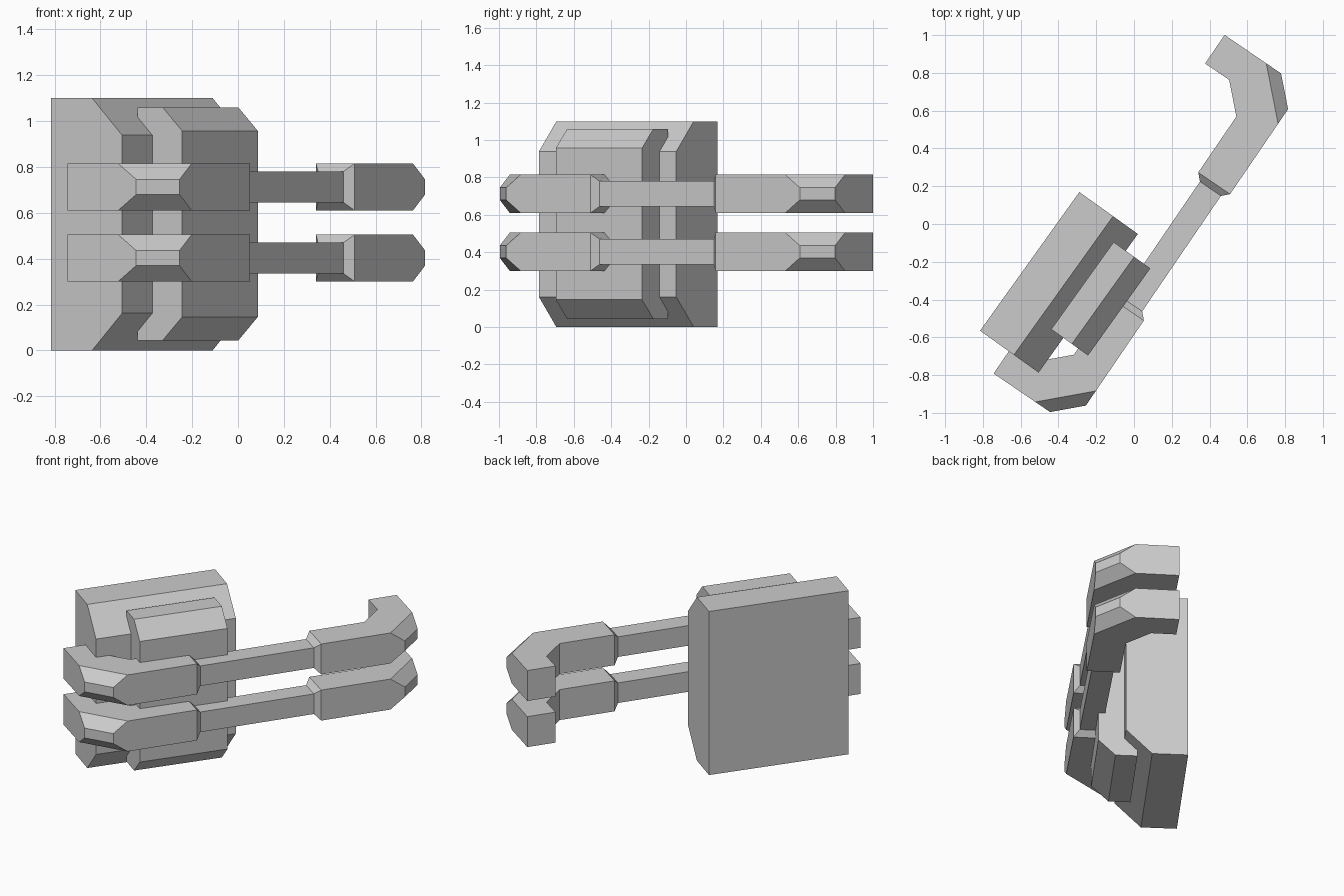
import bpy, bmesh
from math import radians
from mathutils import Vector

if "Cube" in bpy.data.objects:
    bpy.data.objects.remove(bpy.data.objects["Cube"])


def make_object(name, bm, loc, angle):
    bmesh.ops.recalc_face_normals(bm, faces=bm.faces)
    me = bpy.data.meshes.new(name)
    bm.to_mesh(me)
    bm.free()
    ob = bpy.data.objects.new(name, me)
    ob.location = loc
    ob.rotation_euler.z = radians(angle)
    bpy.context.collection.objects.link(ob)
    return ob


def loft(bm, rings):
    """Join vertex rings into a closed solid."""
    rings = [[bm.verts.new(p) for p in r] for r in rings]
    n = len(rings[0])
    for a, b in zip(rings, rings[1:]):
        for i in range(n):
            j = (i + 1) % n
            bm.faces.new((a[i], a[j], b[j], b[i]))
    bm.faces.new(rings[0])
    bm.faces.new(rings[-1])


def chamfered_block(name, u0, u1, back, shoulder, front, z0, z1, chamfer):
    profile = [(back, z0), (shoulder, z0), (front, z0 + chamfer),
               (front, z1 - chamfer), (shoulder, z1), (back, z1)]
    bm = bmesh.new()
    loft(bm, [[(u, -n, z) for n, z in profile] for u in (u0, u1)])
    return make_object(name, bm, (-0.815, -0.565, 0), 54.4)


def hooked_bar(name, z):
    # hook outline; the outer corner is chamfered at top and bottom
    def outline(h, c1, c2):
        pts = [(1.085, -.168), (1.085, c1), (c2, .331), (.405, .331),
               (.405, .127), (.763, .127), (.902, -.014), (.902, -.168)]
        return [(u, -n, h) for u, n in pts]
    bm = bmesh.new()
    loft(bm, [outline(-.1025, .099, .856), outline(-.033, .194, .95),
              outline(.033, .194, .95), outline(.1025, .099, .856)])
    bmesh.ops.recalc_face_normals(bm, faces=bm.faces)
    bmesh.ops.dissolve_limit(bm, angle_limit=radians(0.5),
                             verts=bm.verts, edges=bm.edges)
    # tapered collar, then thin bar up to the mirror plane
    end = next(f for f in bm.faces if all(abs(v.co.x - .405) < 1e-4 for v in f.verts))
    for u, s in ((.37, .66), (0, 1)):
        ext = bmesh.ops.extrude_discrete_faces(bm, faces=[end])
        end = ext["faces"][0]
        c = end.calc_center_median()
        for v in end.verts:
            v.co = Vector((u, c.y + (v.co.y - c.y) * s, c.z + (v.co.z - c.z) * s))
    bmesh.ops.delete(bm, geom=[end], context='FACES_ONLY')
    ob = make_object(name, bm, (.007, .01, z), 55.7)
    ob.modifiers.new("Mirror", 'MIRROR').use_axis = (True, False, False)
    return ob


# Wall plate and the clamp block in front of it
chamfered_block("back_plate", 0, .903, 0, .22, .381, 0, 1.1, .162)
chamfered_block("clamp_block", .226, .793, .302, .436, .541, .043, 1.06, .103)

# Two hooked bars
for label, z in (("lower", .4025), ("upper", .7125)):
    hooked_bar(label + "_hooked_bar", z)
